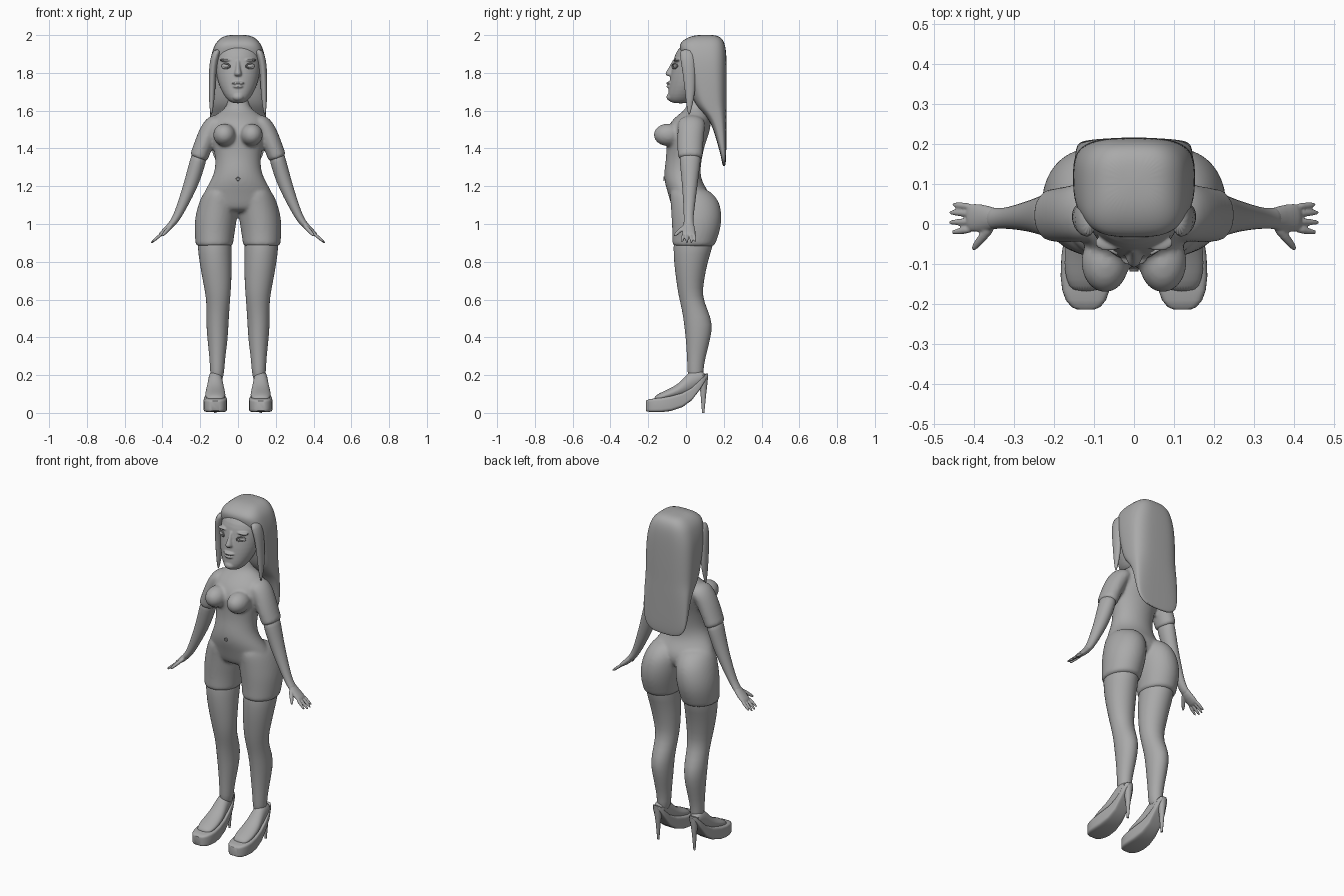
import bpy, bmesh, math
from mathutils import Vector, Matrix

grey = bpy.data.materials.new("plain grey")
grey.diffuse_color = (0.4, 0.4, 0.4, 1)


def rounded(t, p):
    c, s = math.cos(t), math.sin(t)
    return (math.copysign(abs(c) ** (2 / p), c), math.copysign(abs(s) ** (2 / p), s))


def skin(bm, rings):
    """Join rings of points into a closed tube."""
    loops = [[bm.verts.new(p) for p in r] for r in rings]
    n = len(loops[0])
    for a, b in zip(loops, loops[1:]):
        for i in range(n):
            bm.faces.new((a[i], a[(i + 1) % n], b[(i + 1) % n], b[i]))
    bm.faces.new(loops[0])
    bm.faces.new(loops[-1])


def stack(bm, rows, p=2, n=24, side=1):
    """Horizontal sections: z, x from, x to, y front, y back."""
    rings = []
    for z, x0, x1, y0, y1 in rows:
        pts = [rounded(math.tau * i / n, p) for i in range(n)]
        rings.append([(side * ((x0 + x1) + (x1 - x0) * c) / 2,
                       ((y0 + y1) + (y1 - y0) * s) / 2, z) for c, s in pts])
    skin(bm, rings)


def centred(bm, rows, p=2, n=24):
    """Horizontal sections centred on x: z, half width, y front, y back."""
    stack(bm, [(z, -w, w, y0, y1) for z, w, y0, y1 in rows], p, n)


def lengthwise(bm, rows, x, p=2, n=32):
    """Sections along y: y, z bottom, z top, half width."""
    pts = [rounded(math.tau * i / n, p) for i in range(n)]
    skin(bm, [[(x + w * c, y, ((z0 + z1) + (z1 - z0) * s) / 2) for c, s in pts]
              for y, z0, z1, w in rows])


def limb(bm, rows, n=16, side=1):
    """Tube along a path: x, y, z, thickness radius, y radius."""
    pos = [Vector(r[:3]) for r in rows]
    rings = []
    for i, r in enumerate(rows):
        d = (pos[min(i + 1, len(pos) - 1)] - pos[max(i - 1, 0)]).normalized()
        u = d.cross(Vector((0, 1, 0))).normalized()
        v = u.cross(d)
        ring = [pos[i] + u * r[3] * math.cos(math.tau * k / n)
                + v * r[4] * math.sin(math.tau * k / n) for k in range(n)]
        rings.append([(side * q.x, q.y, q.z) for q in ring])
    skin(bm, rings)


def ball(bm, centre, radii):
    m = Matrix.Translation(centre) @ Matrix.Diagonal((*radii, 1))
    bmesh.ops.create_uvsphere(bm, u_segments=24, v_segments=14, radius=1, matrix=m)


def finish(bm, name, subdiv=1, voxel=0, smooth=4, mirror=False):
    bmesh.ops.recalc_face_normals(bm, faces=bm.faces)
    me = bpy.data.meshes.new(name)
    bm.to_mesh(me)
    bm.free()
    me.materials.append(grey)
    for f in me.polygons:
        f.use_smooth = True
    if not subdiv:
        me.set_sharp_from_angle(angle=math.radians(40))
    ob = bpy.data.objects.new(name, me)
    bpy.context.collection.objects.link(ob)
    if subdiv:
        ob.modifiers.new("subdivide", 'SUBSURF').levels = subdiv
        ob.modifiers[-1].render_levels = subdiv
    if voxel:
        r = ob.modifiers.new("blend", 'REMESH')
        r.mode, r.voxel_size, r.use_smooth_shade = 'VOXEL', voxel, True
        s = ob.modifiers.new("soften", 'SMOOTH')
        s.factor, s.iterations = 0.5, smooth
    if mirror:
        ob.modifiers.new("mirror", 'MIRROR').use_mirror_merge = False
    return ob


# Body: torso, neck, bust, sleeves and shorts blended together
bm = bmesh.new()
centred(bm, [(1.70, .05, .015, .095), (1.64, .055, .01, .1), (1.605, .075, -.005, .11),
             (1.58, .12, -.04, .125), (1.54, .15, -.085, .135), (1.48, .15, -.11, .125),
             (1.42, .135, -.105, .1), (1.35, .12, -.105, .085), (1.28, .122, -.117, .075),
             (1.22, .15, -.115, .085), (1.16, .187, -.095, .13), (1.10, .2, -.08, .13),
             (1.06, .17, -.06, .1)])
for s in (-1, 1):
    ball(bm, (s * .072, -.095, 1.472), (.06, .077, .06))
    limb(bm, [(.09, .03, 1.545, .045, .07), (.13, .03, 1.53, .052, .075),
              (.157, .025, 1.48, .054, .072), (.186, .022, 1.41, .051, .07),
              (.203, .022, 1.365, .05, .067), (.212, .022, 1.342, .05, .067)], side=s)
    stack(bm, [(1.20, .02, .16, -.085, .1), (1.14, .0, .198, -.085, .167),
               (1.08, .0, .218, -.08, .187), (1.02, .006, .23, -.077, .19),
               (.96, .016, .231, -.073, .18), (.90, .025, .226, -.073, .158),
               (.875, .027, .224, -.073, .15)], side=s)
finish(bm, "body", 2, .009, 5)

# Navel
bpy.ops.mesh.primitive_torus_add(major_radius=.009, minor_radius=.003, major_segments=20,
                                 minor_segments=8, location=(0, -.116, 1.24),
                                 rotation=(math.pi / 2, 0, 0))
navel = bpy.context.object
navel.name = "navel"
navel.data.materials.append(grey)

# Legs
bm = bmesh.new()
stack(bm, [(.95, .035, .215, -.065, .155), (.88, .034, .215, -.067, .142),
           (.80, .033, .205, -.065, .115), (.70, .034, .187, -.052, .095),
           (.62, .04, .17, -.04, .086), (.55, .045, .167, -.022, .112),
           (.47, .05, .169, -.01, .145), (.38, .055, .161, 0, .126),
           (.30, .067, .152, .005, .105), (.23, .072, .148, .008, .09),
           (.16, .08, .144, .01, .095)])
finish(bm, "legs", mirror=True)

# Feet inside the shoe uppers
bm = bmesh.new()
lengthwise(bm, [(-.17, .06, .085, .035), (-.14, .06, .105, .049), (-.1, .07, .122, .055),
                (-.04, .08, .152, .05), (0, .09, .2, .042), (.04, .11, .235, .037),
                (.08, .15, .225, .034), (.105, .18, .205, .022)], .12)
finish(bm, "feet", mirror=True)

# Shoe soles
bm = bmesh.new()
lengthwise(bm, [(-.213, .012, .062, .022), (-.207, .008, .068, .036), (-.19, .005, .073, .05),
                (-.165, .004, .077, .059), (-.13, .004, .081, .063), (-.08, .01, .09, .061),
                (-.02, .03, .106, .052), (.03, .066, .133, .043), (.075, .125, .175, .037),
                (.105, .175, .208, .026), (.116, .195, .21, .014)], .12, p=6, n=40)
finish(bm, "shoe_soles", 0, mirror=True)

# Shoe heels
bm = bmesh.new()
stack(bm, [(0, .114, .126, .085, .097), (.1, .107, .133, .077, .107),
           (.16, .099, .141, .07, .114), (.2, .092, .148, .066, .117)])
finish(bm, "shoe_heels", 0, mirror=True)

# Forearms
bm = bmesh.new()
limb(bm, [(.2, .022, 1.38, .042, .058), (.213, .022, 1.33, .043, .056),
          (.23, .021, 1.27, .042, .049), (.253, .02, 1.2, .038, .041),
          (.29, .017, 1.11, .029, .032), (.322, .014, 1.04, .022, .026),
          (.345, .014, 1.005, .019, .026), (.365, .014, .985, .017, .03)])
finish(bm, "forearms", mirror=True)

# Hands with four fingers and a thumb
bm = bmesh.new()
limb(bm, [(.335, .014, 1.02, .018, .024), (.36, .014, .988, .018, .031),
          (.39, .015, .96, .015, .037), (.418, .016, .937, .011, .037)])
for y0, y1, reach in ((-.013, -.022, .94), (.006, .004, 1.08), (.025, .029, 1.05), (.042, .05, .9)):
    tip = Vector((.405, y0, .947)).lerp(Vector((.46, y1, .9)), reach)
    mid = Vector((.405, y0, .947)).lerp(tip, .6)
    limb(bm, [(.4, y0, .951, .01, .01), (*mid, .009, .009), (*tip, .005, .005)], 10)
limb(bm, [(.352, -.002, .99, .013, .014), (.375, -.03, .968, .011, .012),
          (.39, -.048, .95, .01, .011), (.404, -.066, .935, .006, .006)], 10)
finish(bm, "hands", 1, .004, 2, mirror=True)

# Head with nose, brow, chin and lips
bm = bmesh.new()
centred(bm, [(1.638, .03, -.075, .02), (1.655, .055, -.093, .04), (1.685, .077, -.097, .07),
             (1.73, .1, -.09, .1), (1.78, .114, -.085, .13), (1.84, .12, -.072, .14),
             (1.89, .117, -.062, .14), (1.93, .105, -.042, .13), (1.96, .07, 0, .11)])
centred(bm, [(1.875, .012, -.07, -.04), (1.84, .012, -.084, -.04), (1.81, .017, -.104, -.04),
             (1.795, .023, -.113, -.04), (1.78, .02, -.1, -.04)], n=16)
ball(bm, (0, -.078, 1.672), (.032, .026, .022))
ball(bm, (0, -.088, 1.746), (.034, .017, .008))
ball(bm, (0, -.087, 1.728), (.028, .017, .009))
for s in (-1, 1):
    ball(bm, (s * .062, -.046, 1.868), (.036, .022, .008))
finish(bm, "head", 1, .0045, 3)

# Eyes and eyelid rims
bm = bmesh.new()
ball(bm, (.064, -.05, 1.836), (.02, .016, .012))
rim = [Vector((.064 + .021 * math.cos(a), -.062 + .012 * math.cos(a), 1.836 + .013 * math.sin(a)))
       for a in (math.tau * k / 24 for k in range(24))]
for p in rim:
    ball(bm, p, (.0045, .0045, .0035))
finish(bm, "eyes", 0, .002, 3, mirror=True)

# Long hair, thick over the crown and thinning down the back
bm = bmesh.new()
centred(bm, [(2.002, .05, .06, .15), (1.988, .09, .005, .188), (1.957, .12, -.036, .205),
             (1.92, .135, -.033, .212), (1.87, .147, -.018, .215), (1.8, .153, 0, .216),
             (1.7, .153, .025, .216), (1.62, .15, .05, .215), (1.56, .147, .125, .215),
             (1.45, .144, .16, .214), (1.37, .137, .182, .213), (1.33, .115, .19, .211),
             (1.305, .07, .195, .208)], p=3.2, n=32)
finish(bm, "long_hair", 2)

# Front locks beside the face
bm = bmesh.new()
stack(bm, [(1.93, .085, .13, -.038, .05), (1.87, .104, .15, -.03, .05),
           (1.8, .116, .155, -.018, .05), (1.7, .12, .156, -.006, .05),
           (1.63, .128, .152, .002, .035), (1.575, .138, .146, .012, .02)], n=16)
finish(bm, "front_locks", mirror=True)
